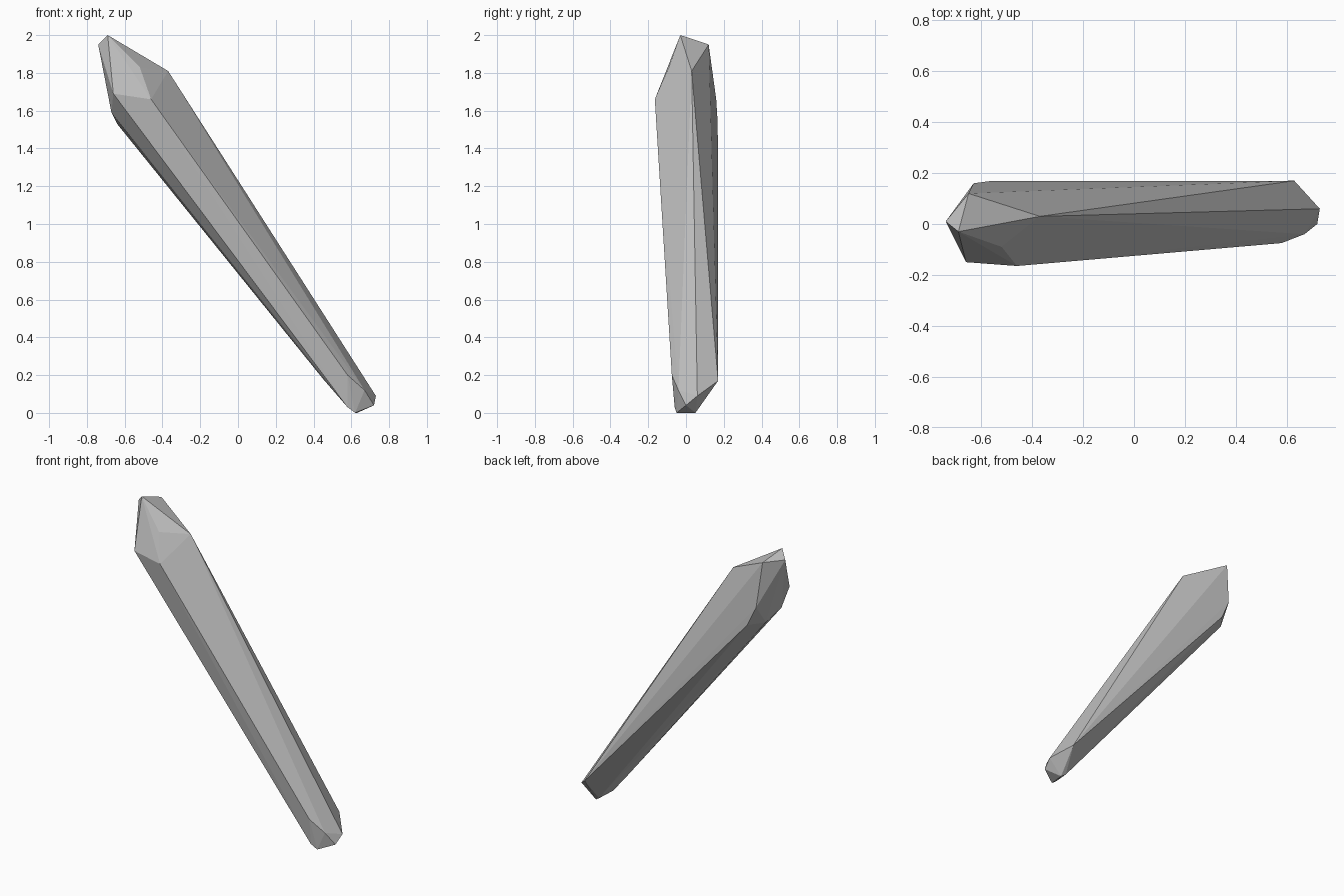
import bpy
import bmesh
import math
from mathutils import Vector

# Remove the default object
default = bpy.data.objects.get("Cube")
if default:
    bpy.data.objects.remove(default, do_unlink=True)


def make_material(name, value):
    """Flat matte grey for both viewport and render."""
    material = bpy.data.materials.new(name)
    material.use_nodes = True
    colour = (value, value, value, 1)
    material.diffuse_color = colour
    shader = material.node_tree.nodes["Principled BSDF"]
    shader.inputs["Base Color"].default_value = colour
    shader.inputs["Roughness"].default_value = 0.8
    return material


def make_faceted_stone(name, rings, material):
    """Wrap a tight faceted skin around the corner points of each ring."""
    bm = bmesh.new()
    for ring in rings:
        for corner in ring:
            bm.verts.new(Vector(corner))
    hull = bmesh.ops.convex_hull(bm, input=bm.verts)
    unused = set(hull["geom_interior"]) | set(hull["geom_unused"])
    loose = [item for item in unused if isinstance(item, bmesh.types.BMVert)]
    bmesh.ops.delete(bm, geom=loose, context="VERTS")
    # Merge nearly coplanar triangles into clean planar facets
    bmesh.ops.dissolve_limit(bm, angle_limit=math.radians(1),
                             verts=bm.verts, edges=bm.edges)
    bmesh.ops.recalc_face_normals(bm, faces=bm.faces)
    mesh = bpy.data.meshes.new(name)
    bm.to_mesh(mesh)
    bm.free()
    mesh.materials.append(material)
    stone = bpy.data.objects.new(name, mesh)
    bpy.context.collection.objects.link(stone)
    return stone


# Pointed upper end
tip = [(-.69, -.03, 2), (-.65, .12, 1.95), (-.74, .01, 1.95)]

# Widest ring below the point: front, outer side, back, underside
shoulder = [(-.52, -.09, 1.83), (-.37, .03, 1.81), (-.46, -.165, 1.66),
            (-.66, -.15, 1.69), (-.63, .16, 1.66), (-.57, .168, 1.53),
            (-.67, -.05, 1.59), (-.64, .07, 1.53)]

# Narrow ring where the shaft ends
ankle = [(.58, -.075, .2), (.45, -.03, .18), (.63, .17, .17),
         (.73, .06, .09), (.67, -.04, .12)]

# Blunt lower end
foot = [(.72, 0, .04), (.62, -.05, 0), (.63, .05, 0),
        (.58, -.06, .03), (.6, .06, .02)]

stone_grey = make_material("stone grey", 0.5)
make_faceted_stone("crystal_shard", [tip, shoulder, ankle, foot], stone_grey)
